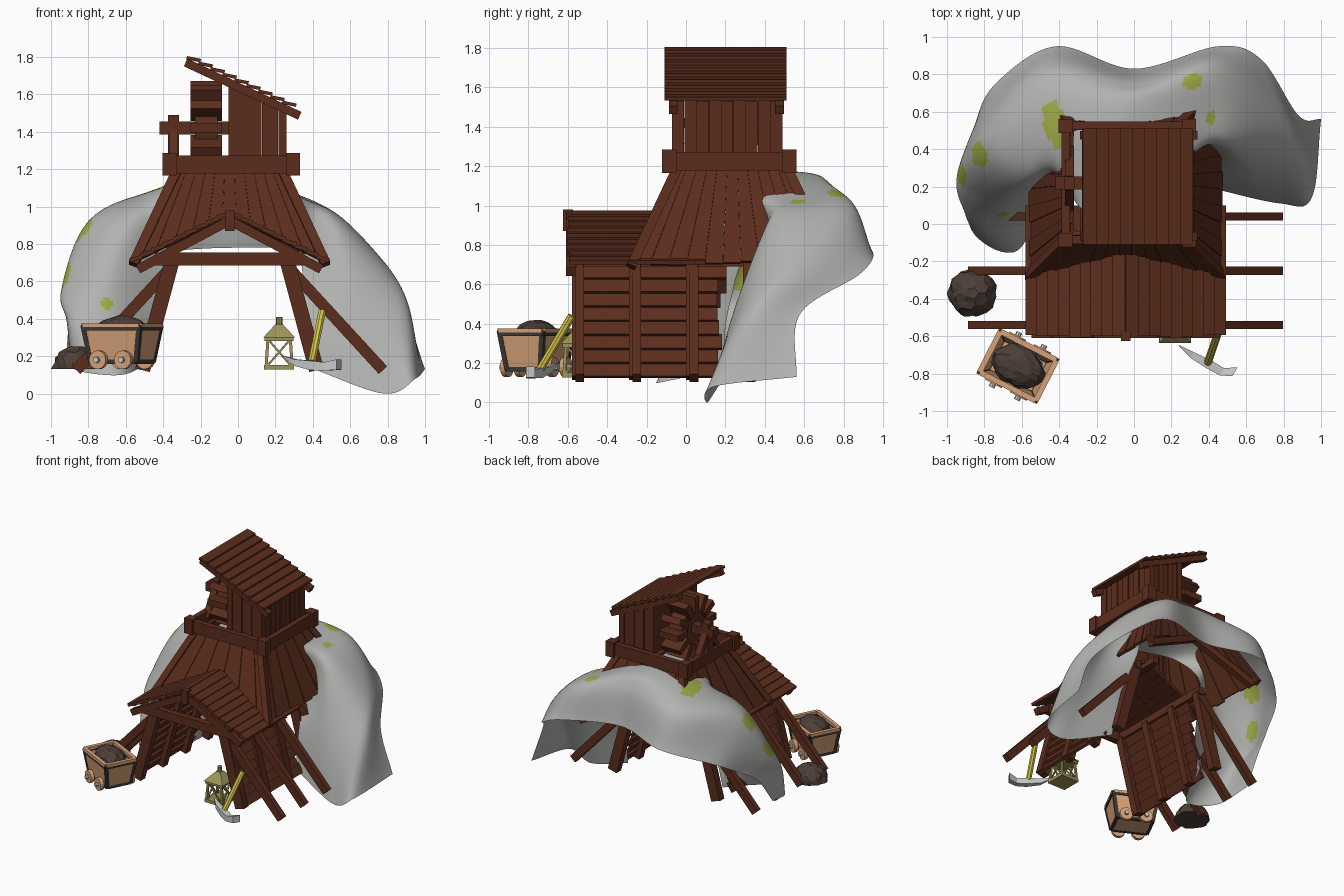
import bpy, bmesh, math, random
from mathutils import Vector as V, Matrix

if "Cube" in bpy.data.objects:
    bpy.data.objects.remove(bpy.data.objects["Cube"])
random.seed(4)
CX = -0.045  # symmetry plane of the timber building


def mat(name, *c):
    m = bpy.data.materials.new(name)
    m.diffuse_color = (*c, 1)
    m.use_nodes = True
    m.node_tree.nodes["Principled BSDF"].inputs["Base Color"].default_value = m.diffuse_color
    return m


WOOD = mat("dark wood", .104, .026, .012)
ROCK = mat("grey rock", .44, .45, .43)
MOSS = mat("moss green", .34, .40, .06)
PEACH = mat("pale cart wood", .68, .36, .19)
IRON = mat("dark iron", .045, .04, .033)
ORE = mat("ore", .075, .05, .04)
BRASS = mat("old brass", .34, .30, .10)
YELLOW = mat("yellow handle", .68, .58, .06)
STEEL = mat("steel", .58, .60, .60)


def hexa(bm, a, b):
    """Solid between quads a and b."""
    a = [bm.verts.new(p) for p in a]
    b = [bm.verts.new(p) for p in b]
    bm.faces.new(a[::-1])
    bm.faces.new(b)
    for i in range(4):
        bm.faces.new((a[i], a[i - 3], b[i - 3], b[i]))


def slab(bm, pts, t):
    pts = [V(p) for p in pts]
    n = (pts[2] - pts[0]).cross(pts[3] - pts[1]).normalized() * t / 2
    hexa(bm, [p - n for p in pts], [p + n for p in pts])


def beam(bm, p, q, w, h, ref=(0, 1, 0)):
    """Rectangular bar from p to q, w wide along ref, h across it."""
    p, q, s = V(p), V(q), V(ref)
    d = (q - p).normalized()
    s = (s - d * s.dot(d)).normalized()
    t = d.cross(s) * h / 2
    s *= w / 2
    hexa(bm, *[[c - s - t, c + s - t, c + s + t, c - s + t] for c in (p, q)])


def cyl(bm, p, q, r, n=12):
    p, q = V(p), V(q)
    m = Matrix.Translation((p + q) / 2) @ (q - p).to_track_quat('Z', 'Y').to_matrix().to_4x4()
    bmesh.ops.create_cone(bm, cap_ends=True, segments=n, radius1=r, radius2=r, depth=(q - p).length, matrix=m)


def make(name, bm, *mats, loc=(0, 0, 0), rz=0):
    bmesh.ops.recalc_face_normals(bm, faces=bm.faces)
    me = bpy.data.meshes.new(name)
    bm.to_mesh(me)
    bm.free()
    for m in mats:
        me.materials.append(m)
    o = bpy.data.objects.new(name, me)
    bpy.context.collection.objects.link(o)
    o.location, o.rotation_euler.z = loc, rz
    return o


# --- tunnel: leaning posts, braces, top plates and plank walls
fr, wl = bmesh.new(), bmesh.new()
for s in (-1, 1):
    for y in (-.55, -.26, .03, .32):
        beam(fr, (CX + s * .465, y, .125), (CX + s * .305, y, .72), .06, .08)
        beam(fr, (CX + s * .82, y + .01, .125), (CX + s * .31, y + .01, .68), .045, .06)
    for i in range(8):
        f0, f1 = i / 8, (i + .97) / 8
        x = lambda f, o: CX + s * (.465 - .16 * f + o)
        z = lambda f: .13 + .57 * f
        ye = .18 + random.uniform(-.03, .03)
        slab(wl, [(x(f0, .022), -.57, z(f0)), (x(f0, .022), ye, z(f0)),
                  (x(f1, .0), ye, z(f1)), (x(f1, .0), -.57, z(f1))], .02)
    beam(fr, (CX + s * .305, -.57, .72), (CX + s * .305, .36, .72), .05, .06, (1, 0, 0))
    # gable rafters, front and back
    beam(fr, (CX, -.585, .925), (CX + s * .49, -.585, .665), .05, .05)
    beam(fr, (CX, .64, .925), (CX + s * .49, .72, .675), .05, .05)
beam(fr, (CX - .4, -.58, .72), (CX + .4, -.58, .72), .05, .07)
beam(fr, (CX, -.60, .87), (CX, -.60, .98), .05, .05)
beam(fr, (CX, -.62, .935), (CX, .2, .935), .05, .05, (1, 0, 0))
make("tunnel_frame", fr, WOOD)
make("tunnel_walls", wl, WOOD)

# --- stepped gable roof over the entrance
bm = bmesh.new()
for s in (-1, 1):
    for i in range(9):
        a, b = .525 * i / 9, .525 * (i + 1) / 9 + .008
        ya = -.60 + random.uniform(-.012, .008)
        za, zb = .965 - .5 * a, .977 - .5 * b
        slab(bm, [(CX + s * a, ya, za), (CX + s * b, ya, zb), (CX + s * b, .1, zb), (CX + s * a, .1, za)], .022)
make("entrance_roof", bm, WOOD)

# --- flared plank skirt carrying the platform
bm = bmesh.new()


def skirt(tx, ty, f):
    """tx, ty in -1..1 around the plan, f = 0 at top, 1 at bottom."""
    return V((CX + tx * (.285 + .225 * f), .235 + ty * (.285 + .225 * f), 1.18 - .48 * f))


N = 11
for i in range(N):
    a, b = -1 + 2 * i / N, -1 + 2 * (i + .985) / N
    g = lambda t: (.23 + .14 * abs(t)) / (.48 - .11 * abs(t))
    h = .012 * (i % 2)
    for s in (-1, 1):
        slab(bm, [skirt(a, s + s * h, 0), skirt(b, s + s * h, 0),
                  skirt(b, s + s * h, g(b)), skirt(a, s + s * h, g(a))], .02)
        e = random.uniform(.97, 1.02)
        slab(bm, [skirt(s + s * h, a, 0), skirt(s + s * h, b, 0), skirt(s + s * h, b, e), skirt(s + s * h, a, e)], .02)
for sx in (-1, 1):
    for sy in (-1, 1):
        beam(bm, skirt(sx, sy, 0), skirt(sx, sy, 1.02), .05, .05, (1, 0, 0))
make("skirt_planks", bm, WOOD)

# --- platform
bm = bmesh.new()
for y in (-.085, .525):
    beam(bm, (-.385, y, 1.225), (.315, y, 1.225), .045, .095)
    for x in (-.365, .295):
        beam(bm, (x, y, 1.165), (x, y, 1.285), .075, .075)
for x in (-.365, .295):
    beam(bm, (x, -.1, 1.225), (x, .54, 1.225), .045, .095, (1, 0, 0))
for i in range(6):
    x = -.06 + i * .06
    beam(bm, (x, -.08, 1.24), (x, .52, 1.24), .057, .02, (1, 0, 0))
make("platform", bm, WOOD)

# --- shed with vertical planks and a single pitched roof
bm = bmesh.new()
rz = lambda x: 1.79 - .467 * (x + .28)
for i in range(7):
    a, b = -.05 + .31 * i / 7, -.05 + .31 * (i + .98) / 7
    for y in (-.06 + .008 * (i % 2), .48 - .008 * (i % 2)):
        slab(bm, [(a, y, 1.24), (b, y, 1.24), (b, y, rz(b) - .01), (a, y, rz(a) - .01)], .02)
for i in range(9):
    a, b = -.07 + .56 * i / 9, -.07 + .56 * (i + .98) / 9
    for x in (-.04, .25 - .008 * (i % 2)):
        slab(bm, [(x, a, 1.24), (x, b, 1.24), (x, b, rz(x) - .01), (x, a, rz(x) - .01)], .02)
make("shed_walls", bm, WOOD)
bm = bmesh.new()
for y in (-.065, .475):
    beam(bm, (-.28, y, rz(-.28) - .02), (.33, y, rz(.33) - .02), .045, .045)
for i in range(9):
    a, b = -.275 + .575 * i / 9, -.275 + .575 * (i + 1) / 9 + .012
    slab(bm, [(a, -.11, rz(a) + .008), (b, -.11, rz(b) + .028), (b, .51, rz(b) + .028), (a, .51, rz(a) + .008)], .018)
make("shed_roof", bm, WOOD)

# --- hoist wheel with paddles, axle and bearing post
bm = bmesh.new()
C = V((-.17, .22, 1.42))
cyl(bm, C - V((.06, 0, 0)), C + V((.06, 0, 0)), .17)
for i in range(12):
    a = math.radians(i * 30)
    d = V((0, math.cos(a), math.sin(a)))
    beam(bm, C + d * .12, C + d * .25, .17, .05, (1, 0, 0))
make("hoist_wheel", bm, WOOD)
bm = bmesh.new()
beam(bm, (-.42, .22, 1.42), (-.04, .22, 1.42), .07, .07)
beam(bm, (-.345, .22, 1.2), (-.345, .22, 1.49), .07, .06)
for s in (-1, 1):
    beam(bm, (-.345, .22 + s * .13, 1.22), (-.345, .22 + s * .02, 1.4), .05, .04, (1, 0, 0))
make("wheel_axle", bm, WOOD)

# --- rock shell: columns from left foot to right foot, each from inner edge to back edge
G = [[(-.47, .2, .17), (-.62, -.14, .1), (-.85, -.06, .12), (-.92, .2, .18)],
     [(-.42, .2, .38), (-.68, .0, .35), (-.90, .05, .38), (-.9, .36, .4)],
     [(-.40, .25, .62), (-.70, .1, .62), (-.94, .22, .56), (-.86, .5, .5)],
     [(-.37, .3, .85), (-.58, .25, .95), (-.80, .45, .92), (-.75, .74, .64)],
     [(-.30, .1, 1.08), (-.42, .5, 1.1), (-.48, .8, 1.02), (-.42, .95, .75)],
     [(-.04, -.05, 1.14), (-.04, .58, 1.17), (0, .75, 1.07), (0, .83, .78)],
     [(.20, .2, 1.08), (.36, .55, 1.04), (.42, .83, 1.0), (.45, .95, .76)],
     [(.32, .44, .8), (.52, .42, .91), (.74, .6, .75), (.68, .88, .65)],
     [(.36, .27, .45), (.65, .25, .48), (.89, .35, .5), (.88, .58, .45)],
     [(.38, .2, .14), (.78, .11, .0), (.95, .14, .08), (1.0, .56, .13)]]


def spline(p, t):
    i = min(int(t), len(p) - 2)
    t -= i
    b, c = p[i], p[i + 1]
    a = p[i - 1] if i else b * 2 - c
    d = p[i + 2] if i + 2 < len(p) else c * 2 - b
    return b + ((c - a) + ((a * 2 - b * 5 + c * 4 - d) + (b * 3 - a - c * 3 + d) * t) * t) * (t / 2)


# moss patches as (along, across, half sizes) on the shell
SPOTS = [(4, 1.1, .2, .36), (5.75, 1.7, .16, .17), (6.15, 1.1, .1, .12), (2.8, 1.9, .17, .22),
         (2.2, 2.0, .2, .2), (1.5, 1.0, .14, .14)]
bm = bmesh.new()
NU, NV = 144, 48
rows = [[V(p) for p in c] for c in G]
grid = []
for i in range(NU + 1):
    u = 9 * i / NU
    grid.append([bm.verts.new(spline([spline(list(c), u) for c in zip(*rows)], 3 * j / NV)) for j in range(NV + 1)])
for i in range(NU):
    for j in range(NV):
        f = bm.faces.new((grid[i][j], grid[i + 1][j], grid[i + 1][j + 1], grid[i][j + 1]))
        u, v = 9 * (i + .5) / NU, 3 * (j + .5) / NV
        f.smooth = True
        f.material_index = int(any(abs(u - a) / w + .5 * abs(v - b) / h < 1 and abs(v - b) < h
                                   for a, b, w, h in SPOTS))
make("rock_shell", bm, ROCK, MOSS)


# --- ore heaps
def heap(name, loc, sx, sy, sz, rz=0):
    bm = bmesh.new()
    bmesh.ops.create_icosphere(bm, subdivisions=3, radius=1)
    for v in bm.verts:
        v.co *= random.uniform(.9, 1.03)
        v.co = V((v.co.x * sx, v.co.y * sy, max(v.co.z, 0) * sz))
    make(name, bm, ORE, loc=loc, rz=rz)


heap("ore_pile", (-.865, -.37, .13), .135, .13, .125)

# --- mine cart
LOC, ROT = (-.62, -.76, 0), math.radians(-27)
heap("cart_load", (-.62, -.76, .33), .155, .11, .088, ROT)
body, iron, wheels, hubs = [bmesh.new() for _ in range(4)]
ring = lambda x, y, z: [V((-x, -y, z)), V((x, -y, z)), V((x, y, z)), V((-x, y, z))]
lo, hi = ring(.135, .095, .17), ring(.168, .122, .365)
slab(body, lo, .02)
for i in range(4):
    j = (i + 1) % 4
    slab(body, [lo[i], lo[j], hi[j], hi[i]], .02)
    beam(body, hi[i], hi[j], .02, .03, (0, 0, 1))
    beam(iron, lo[i], hi[i], .026, .026, (1, 0, 0))
    beam(iron, lo[i], lo[j], .024, .024, (0, 0, 1))
    beam(iron, hi[i] - V((0, 0, .018)), hi[j] - V((0, 0, .018)), .018, .028, (0, 0, 1))
for x in (-.075, .075):
    cyl(hubs, (x, -.165, .18), (x, .165, .18), .016, 8)
    for y in (-.13, .13):
        cyl(wheels, (x, y - .014, .18), (x, y + .014, .18), .05, 16)
make("cart_body", body, PEACH, loc=LOC, rz=ROT)
make("cart_iron_edges", iron, IRON, loc=LOC, rz=ROT)
make("cart_wheels", wheels, PEACH, loc=LOC, rz=ROT)
make("cart_axles", hubs, STEEL, loc=LOC, rz=ROT)

# --- lantern
bm = bmesh.new()
lo, hi = ring(.07, .07, .14), ring(.06, .06, .29)
slab(bm, ring(.08, .08, .14), .025)
slab(bm, ring(.078, .078, .29), .02)
for i in range(4):
    j = (i + 1) % 4
    beam(bm, lo[i], hi[i], .016, .016, (1, 0, 0))
    beam(bm, lo[i], hi[j], .01, .01, (0, 0, 1))
    beam(bm, lo[j], hi[i], .01, .01, (0, 0, 1))
hexa(bm, ring(.085, .085, .3), ring(.02, .02, .37))
cyl(bm, (0, 0, .36), (0, 0, .41), .018, 8)
make("lantern", bm, BRASS, loc=(.22, -.55, 0))

# --- pickaxe: straight handle and curved tapering head
bm = bmesh.new()
cyl(bm, (.395, -.74, .17), (.45, -.58, .44), .021, 8)
make("pick_handle", bm, YELLOW)
bm = bmesh.new()
path = [V(p) for p in ((.24, -.65, .20), (.31, -.70, .165), (.40, -.75, .15), (.47, -.79, .145), (.54, -.79, .155))]
sz = (.006, .035, .05, .045, .055)
for k in range(4):
    qs = []
    for p, w in ((path[k], sz[k]), (path[k + 1], sz[k + 1])):
        s, t = V((.25, .43, 0)) * w, V((0, 0, w * .5))
        qs.append([p - s - t, p + s - t, p + s + t, p - s + t])
    hexa(bm, *qs)
make("pick_head", bm, STEEL)
